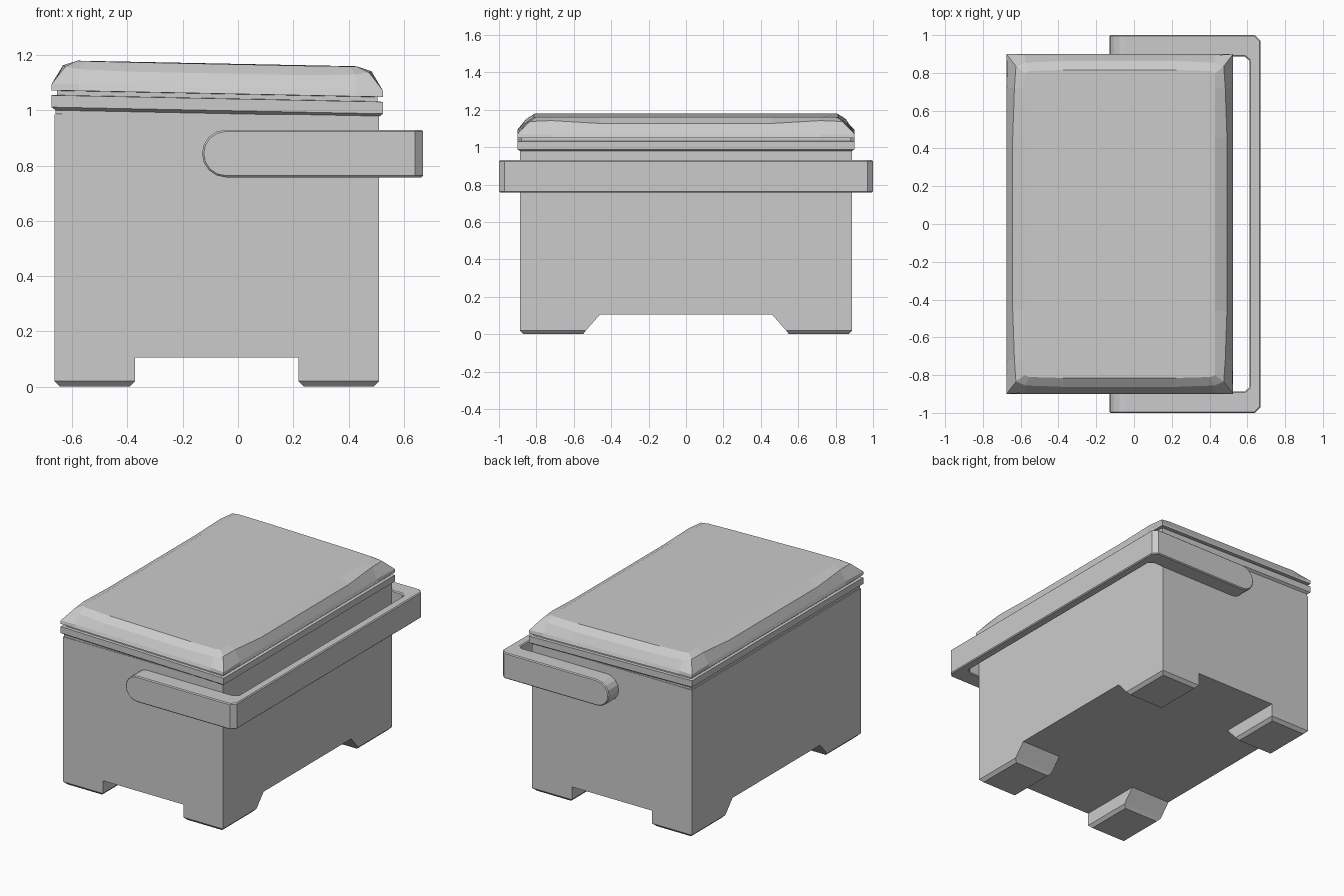
import bpy, bmesh, math

if "Cube" in bpy.data.objects:
    bpy.data.objects.remove(bpy.data.objects["Cube"])

CX = -0.077          # centre of the box in x


def make(name, bm):
    bmesh.ops.recalc_face_normals(bm, faces=bm.faces)
    me = bpy.data.meshes.new(name)
    bm.to_mesh(me)
    bm.free()
    ob = bpy.data.objects.new(name, me)
    bpy.context.collection.objects.link(ob)
    return ob


def loft(name, rings):
    bm = bmesh.new()
    loops = [[bm.verts.new(p) for p in r] for r in rings]
    n = len(loops[0])
    for a, b in zip(loops, loops[1:]):
        for i in range(n):
            j = (i + 1) % n
            bm.faces.new((a[i], a[j], b[j], b[i]))
    bm.faces.new(loops[0][::-1])
    bm.faces.new(loops[-1])
    return make(name, bm)


def rect(x0, x1, y0, y1, z):
    return [(x0, y0, z), (x1, y0, z), (x1, y1, z), (x0, y1, z)]


# Body
HX, HY = 0.588, 0.888
loft("box_body", [rect(CX - HX, CX + HX, -HY, HY, z) for z in (0.105, 0.985)])

# Feet, mirrored to the four corners
for sx in (-1, 1):
    for sy in (-1, 1):
        rings = []
        for x0, x1, y0, y1, z in ((0.296, HX, 0.46, HY, 0.105),
                                  (0.296, HX, 0.535, HY, 0.02),
                                  (0.315, HX - 0.02, 0.55, HY - 0.02, 0.0)):
            rings.append(rect(CX + sx * x0, CX + sx * x1, sy * y0, sy * y1, z))
        loft("foot", rings)


# Lid: each ring is one quadrant of five points, mirrored, on a slight tilt
def lid_ring(quad):
    pts = []
    for sx, sy, order in ((1, 1, 1), (-1, 1, -1), (-1, -1, 1), (1, -1, -1)):
        for x, y, z in quad[::order]:
            pts.append((CX + 0.002 + sx * x, sy * y, z - 0.02 * sx * x))
    return pts


def plain(hx, hy, z):
    return lid_ring([(hx, 0.46, z), (hx, 0.72, z), (hx, hy, z),
                     (0.5, hy, z), (0.3, hy, z)])


shoulder = [(0.567, 0.46, 1.138), (0.558, 0.72, 1.153), (0.55, 0.835, 1.148),
            (0.5, 0.855, 1.14), (0.3, 0.862, 1.134)]
crown = [(0.505, 0.46, 1.17), (0.505, 0.72, 1.17), (0.505, 0.80, 1.17),
         (0.48, 0.81, 1.169), (0.3, 0.815, 1.168)]
edge = [(0.592, 0.46, 1.083), (0.593, 0.72, 1.083), (0.6, 0.9, 1.083),
        (0.5, 0.893, 1.083), (0.3, 0.891, 1.083)]
loft("lid", [plain(0.585, 0.885, 0.975), plain(0.585, 0.885, 0.989),
             plain(0.6, 0.9, 1.0), plain(0.6, 0.9, 1.043),
             plain(0.58, 0.88, 1.044), plain(0.58, 0.88, 1.06),
             plain(0.6, 0.9, 1.061), lid_ring(edge),
             lid_ring(shoulder), lid_ring(crown)])

# Handle: U-shaped plan, trimmed to a round-ended side profile
half = [(-0.2, 0.887), (-0.2, 1.0), (0.64, 1.0), (0.67, 0.97)]
inner = [(0.612, -0.865), (0.585, -0.887)]
plan = half + [(x, -y) for x, y in half[::-1]] + inner[::-1] \
    + [(x, -y) for x, y in inner]
handle = loft("carry_handle", [[(x, y, z) for x, y in plan] for z in (0.7, 1.0)])
R, ZC = 0.086, 0.844
side = [(0.8, ZC - R), (0.8, ZC + R)]
for i in range(9):
    a = math.pi / 2 + math.pi * i / 8
    side.append((-0.13 + R + R * math.cos(a), ZC + R * math.sin(a)))
trim = loft("handle_trim", [[(x, y, z) for x, z in side] for y in (-1.2, 1.2)])
trim.hide_render = True

bpy.context.view_layer.objects.active = handle
m = handle.modifiers.new("trim", 'BOOLEAN')
m.operation, m.object, m.solver = 'INTERSECT', trim, 'EXACT'
bpy.ops.object.modifier_apply(modifier=m.name)
bpy.data.objects.remove(trim)
b = handle.modifiers.new("soft_edges", 'BEVEL')
b.width, b.segments, b.angle_limit = 0.006, 1, math.radians(50)
